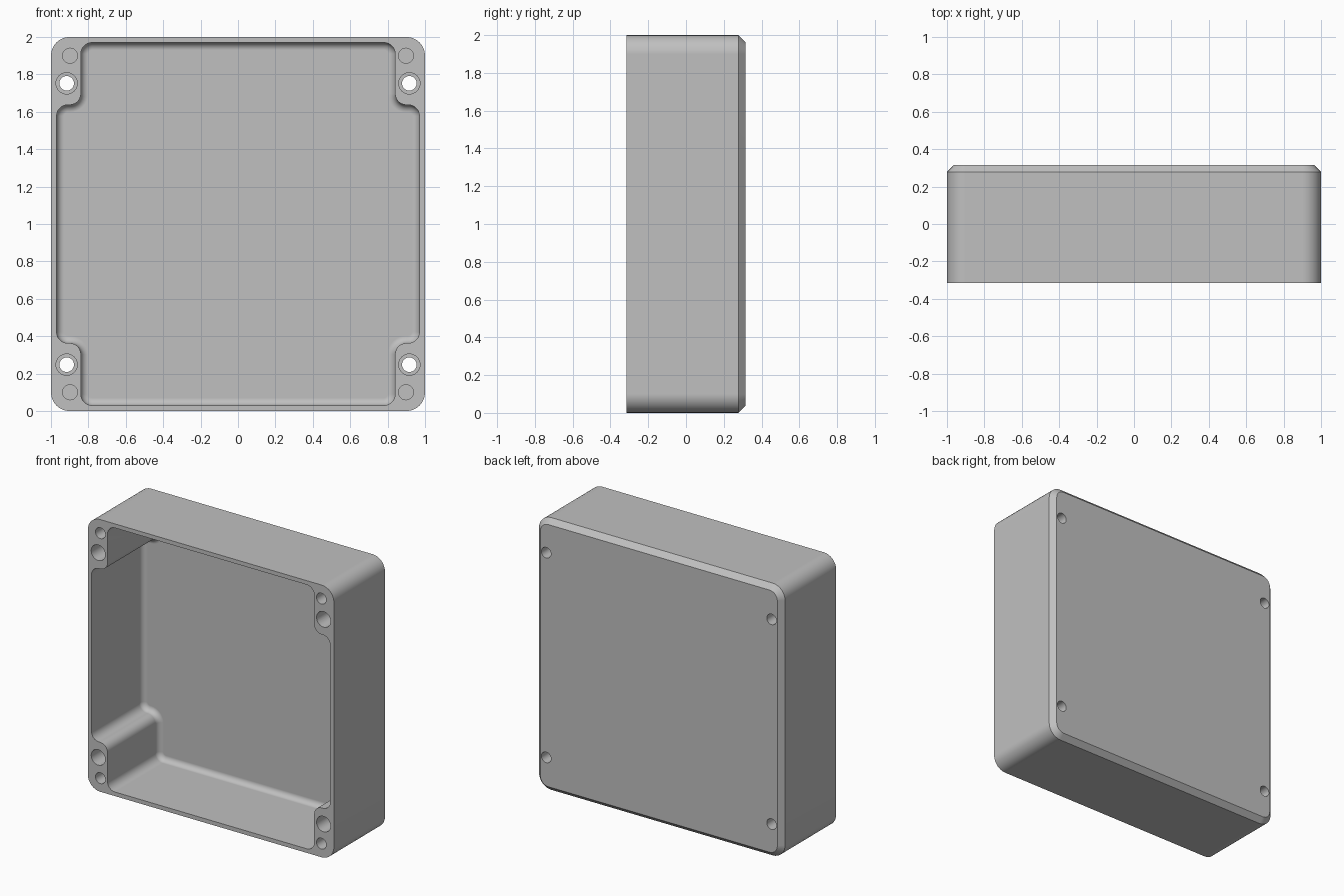
import bpy, bmesh
from math import sin, cos, pi, radians
from mathutils import Vector

cube = bpy.data.objects.get("Cube")
if cube:
    bpy.data.objects.remove(cube, do_unlink=True)

FRONT, BACK, MID = -0.315, 0.315, 1.0      # depth limits and centre height
STEPS = 8

grey = bpy.data.materials.new("enclosure_grey")
grey.use_nodes = True
colour = (0.527, 0.527, 0.527, 1)
grey.diffuse_color = colour
grey.node_tree.nodes["Principled BSDF"].inputs["Base Color"].default_value = colour


def rounded(corners, radius, inset=0.0):
    """Counter-clockwise outline with rounded corners, moved inward by inset."""
    pts = []
    for i, c in enumerate(corners):
        p = Vector(c)
        a = (p - Vector(corners[i - 1])).normalized()
        b = (Vector(corners[(i + 1) % len(corners)]) - p).normalized()
        turn = 1 if a.cross(b) > 0 else -1
        centre = p - a * radius + b * radius
        r = radius - turn * inset
        for k in range(STEPS + 1):
            t = k / STEPS * pi / 2
            pts.append(centre + (a * sin(t) - b * cos(t)) * r)
    return pts


def circle(x, z, r, sides=32):
    return [Vector((x + r * cos(2 * pi * k / sides), z + r * sin(2 * pi * k / sides)))
            for k in range(sides)]


def loft(bm, sections):
    """Closed solid through a list of (outline, y) sections."""
    rings = [[bm.verts.new((p.x, y, p.y + MID)) for p in outline] for outline, y in sections]
    n = len(rings[0])
    for lo, hi in zip(rings, rings[1:]):
        for i in range(n):
            j = (i + 1) % n
            bm.faces.new((lo[i], lo[j], hi[j], hi[i]))
    bm.faces.new(rings[0][::-1])
    bm.faces.new(rings[-1])


def make_object(name, bm):
    bmesh.ops.recalc_face_normals(bm, faces=bm.faces)
    mesh = bpy.data.meshes.new(name)
    bm.to_mesh(mesh)
    bm.free()
    mesh.materials.append(grey)
    obj = bpy.data.objects.new(name, mesh)
    bpy.context.collection.objects.link(obj)
    return obj


# Outer block with a chamfered back rim
square = [(-1, -1), (1, -1), (1, 1), (-1, 1)]
chamfer = 0.037
bm = bmesh.new()
loft(bm, [(rounded(square, 0.1), FRONT),
          (rounded(square, 0.1), BACK - chamfer),
          (rounded(square, 0.1, chamfer), BACK)])
box = make_object("enclosure_box", bm)

# Cavity with corner bosses left standing and a filleted floor
W, N, H, S = 0.97, 0.84, 0.97, 0.637       # wide, narrow, high, step
quarter = [(N, -H), (N, -S), (W, -S)]
right = quarter + [(x, -z) for x, z in reversed(quarter)]
cavity = right + [(-x, -z) for x, z in right]
floor, fillet = 0.28, 0.04
sections = [(rounded(cavity, 0.06), FRONT - 0.05)]
for k in range(7):
    t = k / 6 * pi / 2
    sections.append((rounded(cavity, 0.06, fillet * (1 - cos(t))),
                     floor - fillet * (1 - sin(t))))
bm = bmesh.new()
loft(bm, sections)

# Counterbored mounting holes and blind lid-screw holes in each corner
for sx in (-1, 1):
    for sz in (-1, 1):
        x, z = 0.916 * sx, 0.752 * sz
        wide, thin = circle(x, z, 0.057), circle(x, z, 0.039)
        ledge = FRONT + 0.35
        loft(bm, [(wide, FRONT - 0.05), (wide, ledge), (thin, ledge), (thin, BACK + 0.05)])
        blind = circle(0.898 * sx, 0.9 * sz, 0.04)
        loft(bm, [(blind, FRONT - 0.05), (blind, FRONT + 0.35)])
cutter = make_object("cavity_cutter", bm)
cutter.hide_render = True

# Cut, then shade smooth with crisp edges
bpy.context.view_layer.objects.active = box
box.select_set(True)
cut = box.modifiers.new("cut", 'BOOLEAN')
cut.operation = 'DIFFERENCE'
cut.solver = 'EXACT'
cut.object = cutter
bpy.ops.object.modifier_apply(modifier=cut.name)
bpy.data.objects.remove(cutter, do_unlink=True)
bpy.ops.object.shade_smooth_by_angle(angle=radians(30))
weighted = box.modifiers.new("weighted_normals", 'WEIGHTED_NORMAL')
weighted.keep_sharp = True
